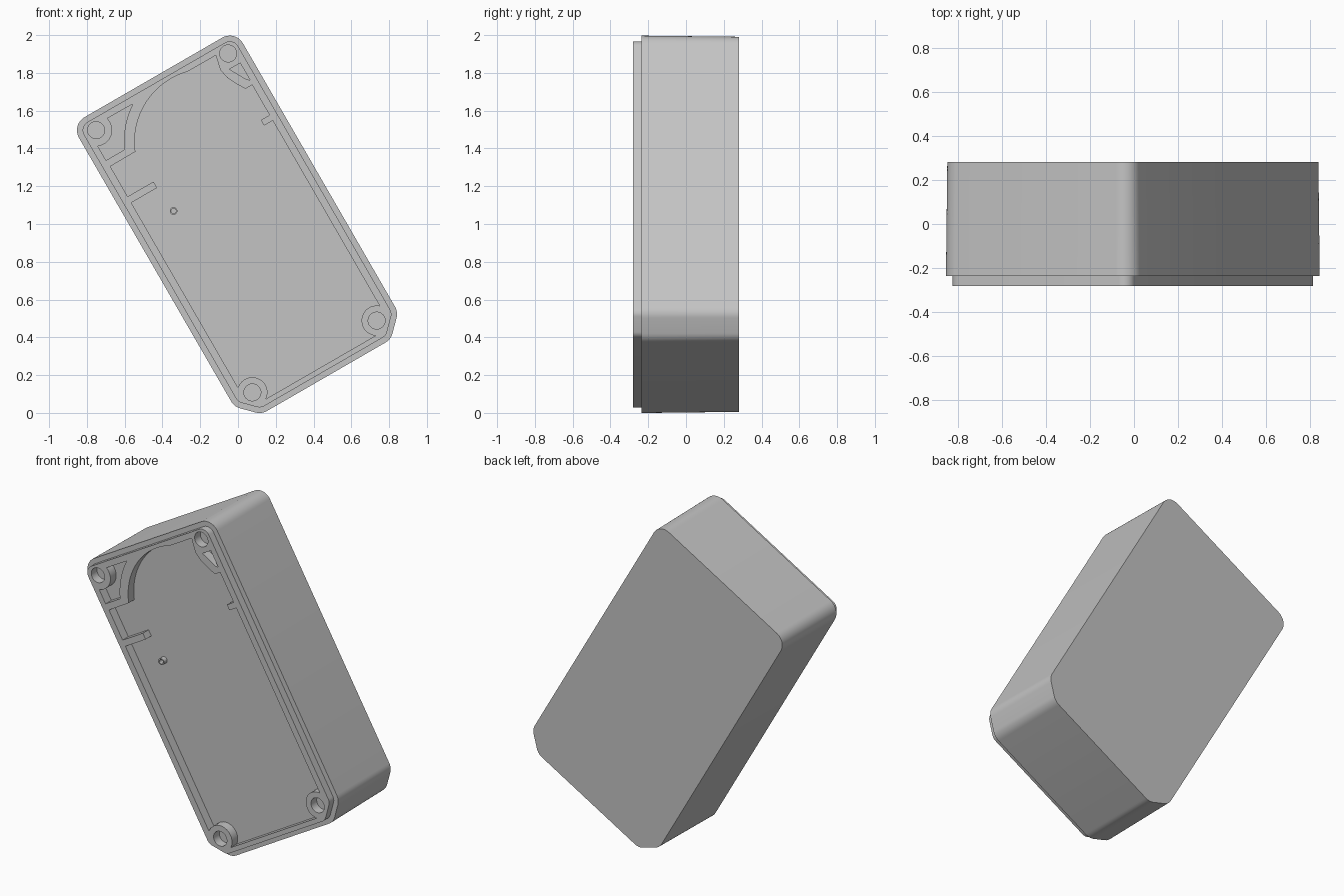
import bpy
import bmesh
from math import sin, cos, tan, radians, pi
from mathutils import Vector

if "Cube" in bpy.data.objects:
    bpy.data.objects.remove(bpy.data.objects["Cube"], do_unlink=True)

TILT = radians(30)
BACK, RIM, LIP, FLOOR = 0.28, -0.235, -0.28, -0.225
HALF, TOP, BOTTOM, CHAMFER = 0.501, 0.896, -0.934, 0.106
WALL = 0.433

grey = bpy.data.materials.new("grey_plastic")
grey.use_nodes = True
grey.diffuse_color = (0.55, 0.55, 0.55, 1)
grey.node_tree.nodes["Principled BSDF"].inputs["Base Color"].default_value = (0.55, 0.55, 0.55, 1)


def place(u, v, y):
    """Box coordinates (across, along, depth) to the tilted pose."""
    return Vector((u * cos(TILT) - v * sin(TILT), y, 1 + u * sin(TILT) + v * cos(TILT)))


def arc(u, v, r, a, b, n=16):
    steps = [radians(a + (b - a) * i / n) for i in range(n + 1)]
    return [(u + r * cos(t), v + r * sin(t)) for t in steps]


def circle(u, v, r, n=32):
    return arc(u, v, r, 0, 360, n)[:-1]


def outline(inset):
    """Rounded box profile with two chamfered lower corners."""
    w, t, b = HALF - inset, TOP - inset, BOTTOM + inset
    c = CHAMFER - 0.586 * inset
    r = 0.08 - inset
    pts = arc(w - r, t - r, r, 0, 90, 10) + arc(r - w, t - r, r, 90, 180, 10)
    k = r * tan(pi / 8)
    s = k * sin(pi / 4)
    # each chamfer end is a 45 degree fillet
    pts += arc(-w + r, b + c + k, r, 180, 225, 6)
    pts += arc(-w + c + k, b + r, r, 225, 270, 6)
    pts += arc(w - c - k, b + r, r, 270, 315, 6)
    pts += arc(w - r, b + c + k, r, 315, 360, 6)
    return pts


def add_stack(bm, layers):
    """Skin a series of matching outlines and cap both ends."""
    rings = [[bm.verts.new(place(u, v, y)) for u, v in pts] for pts, y in layers]
    for lo, hi in zip(rings, rings[1:]):
        for i in range(len(lo)):
            j = (i + 1) % len(lo)
            bm.faces.new((lo[i], lo[j], hi[j], hi[i]))
    bm.faces.new(rings[0])
    bm.faces.new(rings[-1])


def make_object(name, stacks):
    bm = bmesh.new()
    for layers in stacks:
        add_stack(bm, layers)
    bmesh.ops.recalc_face_normals(bm, faces=bm.faces)
    mesh = bpy.data.meshes.new(name)
    bm.to_mesh(mesh)
    bm.free()
    mesh.materials.append(grey)
    ob = bpy.data.objects.new(name, mesh)
    bpy.context.collection.objects.link(ob)
    return ob


def activate(ob):
    bpy.ops.object.select_all(action='DESELECT')
    ob.select_set(True)
    bpy.context.view_layer.objects.active = ob


# Drafted enclosure with a stepped lip at the front
enclosure = make_object("enclosure", [[
    (outline(0.006), BACK), (outline(0), RIM),
    (outline(0.03), RIM), (outline(0.03), LIP)]])

# Main recess: curved top left, notched ribs, lower screw bosses left standing
recess = [(0.344, 0.832), (0.327, 0.752), (0.338, 0.697), (0.365, 0.645),
          (0.392, 0.6), (WALL, 0.6),
          (WALL, 0.416), (0.38, 0.416), (0.38, 0.382), (WALL, 0.382)]
recess += arc(0.38, -0.81, 0.08, 48.5, 235.6)
recess += arc(-0.38, -0.81, 0.08, -55.6, 131.5)
recess += [(-WALL, 0.38), (-0.275, 0.38), (-0.275, 0.418), (-WALL, 0.418), (-WALL, 0.602)]
recess += arc(0.078, 0.459, 0.385, 158, 75.7, 28)

# Small pockets beside the upper bosses
left_pocket = arc(-0.402, 0.806, 0.085, -114, 16.4)
left_pocket += arc(0.078, 0.459, 0.442, 123.2, 155.6)
left_pocket += [(-0.437, 0.641)]
right_pocket = [(0.371, 0.732), (0.436, 0.732), (0.436, 0.629), (0.422, 0.64), (0.395, 0.688)]

# Screw holes
holes = [circle(u, v, 0.045) for u, v in
         ((-0.402, 0.806), (0.406, 0.808), (0.38, -0.81), (-0.38, -0.81))]

cutter = make_object("recess_cutter", [
    [(shape, FLOOR), (shape, LIP - 0.1)]
    for shape in [recess, left_pocket, right_pocket] + holes])
cutter.hide_render = True

cut = enclosure.modifiers.new("recesses", 'BOOLEAN')
cut.operation = 'DIFFERENCE'
cut.solver = 'EXACT'
cut.object = cutter
activate(enclosure)
bpy.ops.object.modifier_apply(modifier=cut.name)
bpy.data.objects.remove(cutter, do_unlink=True)

# Small hollow locating pin on the floor
outer, inner = circle(-0.261, 0.23, 0.02, 20), circle(-0.261, 0.23, 0.013, 20)
pin = make_object("locating_pin", [[
    (outer, FLOOR + 0.005), (outer, FLOOR - 0.03),
    (inner, FLOOR - 0.03), (inner, FLOOR - 0.001)]])

for ob in (enclosure, pin):
    activate(ob)
    bpy.ops.object.shade_smooth_by_angle(angle=radians(30))
